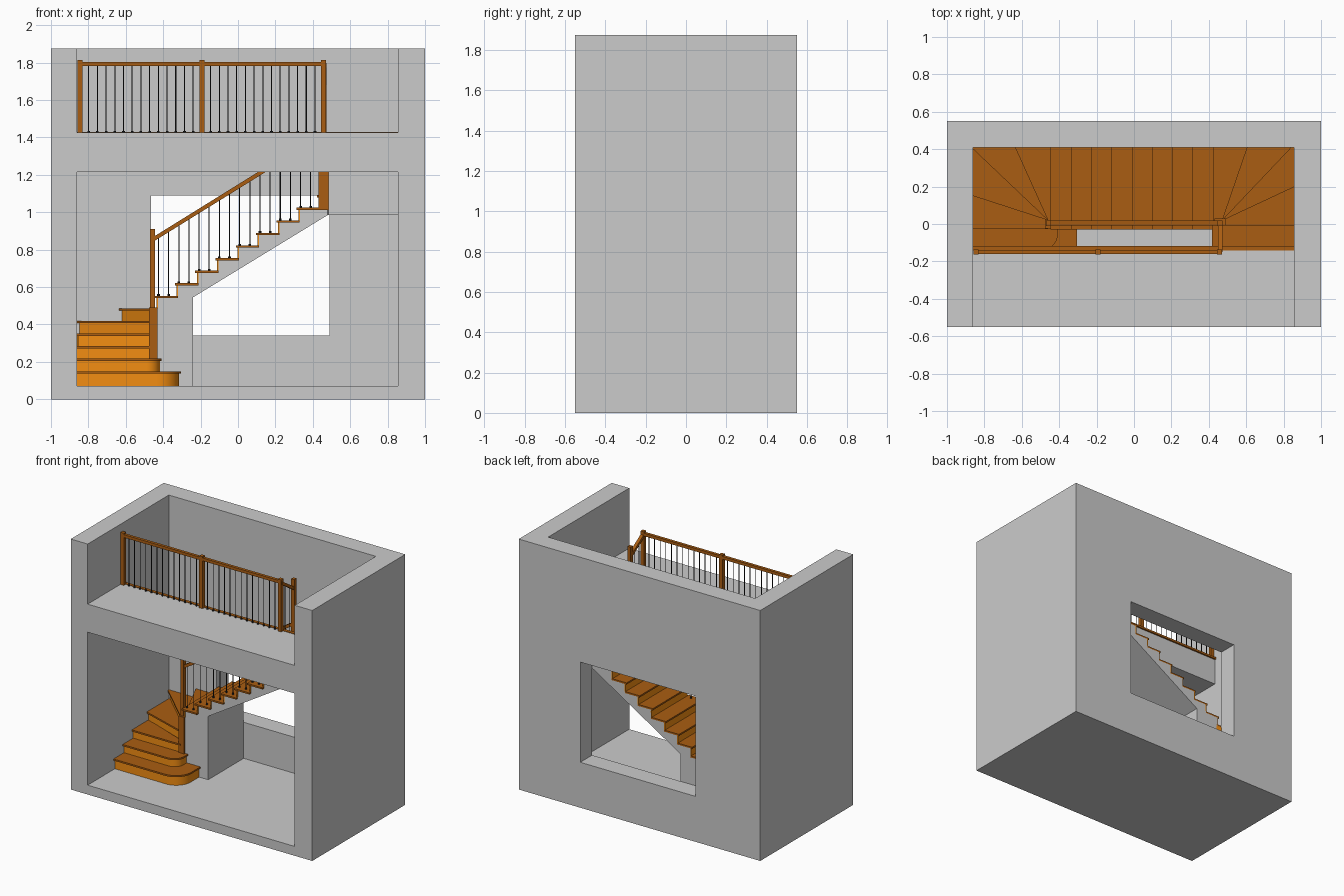
import bpy, bmesh, math
from mathutils import Vector, Matrix

if "Cube" in bpy.data.objects:
    bpy.data.objects.remove(bpy.data.objects["Cube"])


def material(name, rgb):
    m = bpy.data.materials.new(name)
    m.diffuse_color = (*rgb, 1)
    m.use_nodes = True
    m.node_tree.nodes["Principled BSDF"].inputs["Base Color"].default_value = m.diffuse_color
    return m


BROWN = material("dark_wood", (0.40, 0.11, 0.006))
ORANGE = material("riser_wood", (0.90, 0.27, 0.006))
IRON = material("iron", (0.02, 0.02, 0.02))


def finish(name, bm, mat=None):
    bmesh.ops.recalc_face_normals(bm, faces=bm.faces)
    me = bpy.data.meshes.new(name)
    bm.to_mesh(me)
    bm.free()
    ob = bpy.data.objects.new(name, me)
    bpy.context.collection.objects.link(ob)
    if mat:
        me.materials.append(mat)
    return ob


def prism(name, pts, lo, hi, axis="z", mat=None):
    """Extrude a 2D outline from lo to hi along an axis."""
    place = {"z": lambda p, w: (p[0], p[1], w),
             "y": lambda p, w: (p[0], w, p[1]),
             "x": lambda p, w: (w, p[0], p[1])}[axis]
    bm = bmesh.new()
    a = [bm.verts.new(place(p, lo)) for p in pts]
    b = [bm.verts.new(place(p, hi)) for p in pts]
    bm.faces.new(a)
    bm.faces.new(b[::-1])
    for i in range(len(pts)):
        j = (i + 1) % len(pts)
        bm.faces.new((a[i], a[j], b[j], b[i]))
    return finish(name, bm, mat)


def box(name, x0, x1, y0, y1, z0, z1, mat=None):
    return prism(name, [(x0, y0), (x1, y0), (x1, y1), (x0, y1)], z0, z1, "z", mat)


def smooth(ob):
    bpy.ops.object.select_all(action="DESELECT")
    ob.select_set(True)
    bpy.context.view_layer.objects.active = ob
    bpy.ops.object.shade_smooth_by_angle(angle=math.radians(35))


L, R, BACK = -0.86, 0.855, 0.41      # inner wall faces
WELL = -0.13                         # edge of the upper floor
T = 0.012                            # tread thickness
NOSE = 0.015


def top(n):                          # top height of step n (20 = upper floor)
    return 1.428 - 0.0673 * (20 - n)


def left(n):                         # nosing of straight step n
    return -0.446 + 0.1085 * (n - 7)


# Building shell: block with two rooms, stairwell and window cut out
shell = box("building_shell", -1, 1, -0.55, 0.55, 0, 1.875)
cutters = [box("cut_lower_room", L, R, -0.7, BACK, 0.07, 1.215),
           box("cut_upper_room", L, R, -0.7, BACK, 1.425, 2.0),
           box("cut_stairwell", L, R, WELL, BACK, 1.1, 1.6),
           box("cut_window", -0.465, 0.49, 0.3, 0.7, 0.34, 1.09)]
for c in cutters:
    m = shell.modifiers.new(c.name, "BOOLEAN")
    m.operation, m.solver, m.object = "DIFFERENCE", "EXACT", c
    c.hide_render = True
bpy.context.view_layer.update()
baked = bpy.data.meshes.new_from_object(
    shell.evaluated_get(bpy.context.evaluated_depsgraph_get()))
shell.modifiers.clear()
shell.data = baked
for c in cutters:
    bpy.data.objects.remove(c)

# Masonry under the straight flight
profile = [(0.48, 0.985), (-0.24, 0.545), (-0.24, 0.07), (left(7) + NOSE, 0.07)]
for n in range(7, 16):
    x = left(n) + NOSE
    if n > 7:
        profile.append((x, top(n - 1) - T))
    profile.append((x, top(n) - T))
profile.append((0.48, top(15) - T))
prism("flight_support", profile, -0.01, BACK, "y")

# Straight treads and risers
for n in range(7, 15):
    x = left(n)
    box(f"tread_{n}", x, x + 0.125, -0.03, BACK, top(n) - T, top(n), BROWN)
    box(f"riser_{n}", x + NOSE - 0.006, x + NOSE + 0.002, -0.014, BACK,
        top(n - 1), top(n) - T, ORANGE)


def step(n, poly, base, mat):
    """Winder step; the first two points are the nosing edge."""
    a, b = Vector(poly[0]), Vector(poly[1])
    mid = sum((Vector(p) for p in poly), Vector((0, 0))) / len(poly)
    nrm = Vector((a.y - b.y, b.x - a.x)).normalized()
    if nrm.dot(mid - a) < 0:
        nrm = -nrm
    a2, b2 = a + nrm * NOSE, b + nrm * NOSE
    prism(f"tread_{n}", poly, top(n) - T, top(n), "z", BROWN)
    prism(f"step_body_{n}", [a2, b2] + poly[2:], base, top(n) - T, "z", mat)
    if mat is None:
        prism(f"riser_{n}", [a2, b2, b2 - nrm * 0.006, a2 - nrm * 0.006],
              top(n - 1), top(n) - T, "z", ORANGE)


# Lower winders turn around the bottom newel
Q = (-0.46, 0.02)
step(3, [(L, -0.027), (-0.46, -0.027), Q, (L, 0.17)], 0.07, ORANGE)
step(4, [Q, (L, 0.15), (L, BACK), (-0.83, BACK)], 0.07, ORANGE)
step(5, [Q, (L, BACK - 0.01), (L, BACK), (-0.615, BACK)], 0.07, ORANGE)
step(6, [Q, (-0.636, BACK), (-0.42, BACK), (-0.42, 0.0), (-0.46, 0.0)], 0.07, ORANGE)

# Upper winders turn around the top newel
P = (0.47, 0.02)
step(15, [(0.422, 0.0), (0.422, BACK), (0.625, BACK), (0.48, 0.0)], 0.985, None)
step(16, [P, (0.604, BACK), (R, BACK)], 0.985, None)
step(17, [P, (0.84, BACK), (R, BACK), (R, 0.18)], 0.985, None)
step(18, [P, (R, 0.20), (R, -0.025), (0.48, -0.025)], 0.985, None)
step(19, [(0.485, -0.005), (R, -0.005), (R, WELL), (0.485, WELL)], 0.985, None)
box("tread_19_return", 0.418, 0.485, WELL, -0.005, top(19) - T, top(19), BROWN)
box("riser_20", 0.47, R, WELL, WELL + 0.006, top(19), 1.416, ORANGE)


# Rounded entry steps
def bullnose(x1, y0, y1, r):
    arc = [(x1 - r + r * math.sin(t), y0 + r - r * math.cos(t))
           for t in (i * math.pi / 24 for i in range(13))]
    return [(L, y0)] + arc + [(x1, y1), (L, y1)]


for n, x1, y0, r in ((1, -0.305, -0.244, 0.13), (2, -0.408, -0.136, 0.08)):
    smooth(prism(f"tread_{n}", bullnose(x1, y0, 0.0, r), top(n) - T, top(n), "z", BROWN))
    smooth(prism(f"step_body_{n}", bullnose(x1 - 0.01, y0 + NOSE, 0.0, r - 0.01),
                 0.07, top(n) - T, "z", ORANGE))

# Trim along the upper floor edge
box("floor_edge_trim", L, R, -0.142, -0.118, 1.414, 1.429, BROWN)


# Newel posts
def post(name, x, y, z0, z1, w=0.0135):
    box(name, x - w, x + w, y - w, y + w, z0, z1, BROWN)


RY = -0.15
post("bottom_newel", -0.457, 0.004, 0.49, 0.91)
post("bottom_newel_base", -0.453, 0.0, top(2), 0.49, 0.023)
post("top_newel", 0.46, 0.004, 1.31, 1.758)
post("top_newel_base", 0.46, 0.0, 1.012, 1.31, 0.03)
gallery_x = (-0.845, -0.193, 0.458)
for i, x in enumerate(gallery_x):
    post(f"gallery_newel_{i + 1}", x, RY, 1.425, 1.815)


# Handrails
def rail_z(x):
    return 0.857 + 0.62 * (x + 0.45)


def slanted(name, u0, z0, u1, z1, lo, hi, axis, h=0.0125):
    prism(name, [(u0, z0 - h), (u1, z1 - h), (u1, z1 + h), (u0, z0 + h)],
          lo, hi, axis, BROWN)


slanted("stair_handrail", -0.457, rail_z(-0.457), 0.46, rail_z(0.46), -0.007, 0.018, "y")
slanted("return_handrail", 0.004, 1.685, RY, 1.785, 0.448, 0.472, "x")
slanted("gallery_handrail", gallery_x[0], 1.793, gallery_x[2], 1.793,
        RY - 0.011, RY + 0.011, "y", 0.011)

# Iron balusters with small shoes
spots = []
for n in range(7, 15):
    for dx in (0.021, 0.075):
        x = left(n) + dx
        spots.append((x, 0.006, top(n), rail_z(x)))
for a, b in zip(gallery_x, gallery_x[1:]):
    for i in range(1, 14):
        spots.append((a + (b - a) * i / 14 - 0.0, RY, 1.425, 1.79))
for y in (-0.05, -0.1):
    spots.append((0.46, y, top(19), 1.685 - 0.65 * y))

bm = bmesh.new()
for x, y, z0, z1 in spots:
    for r, h in ((0.0028, z1 - z0), (0.007, 0.009)):
        bmesh.ops.create_cone(bm, cap_ends=True, segments=8, radius1=r, radius2=r,
                              depth=h, matrix=Matrix.Translation((x, y, z0 + h / 2)))
smooth(finish("balusters", bm, IRON))
